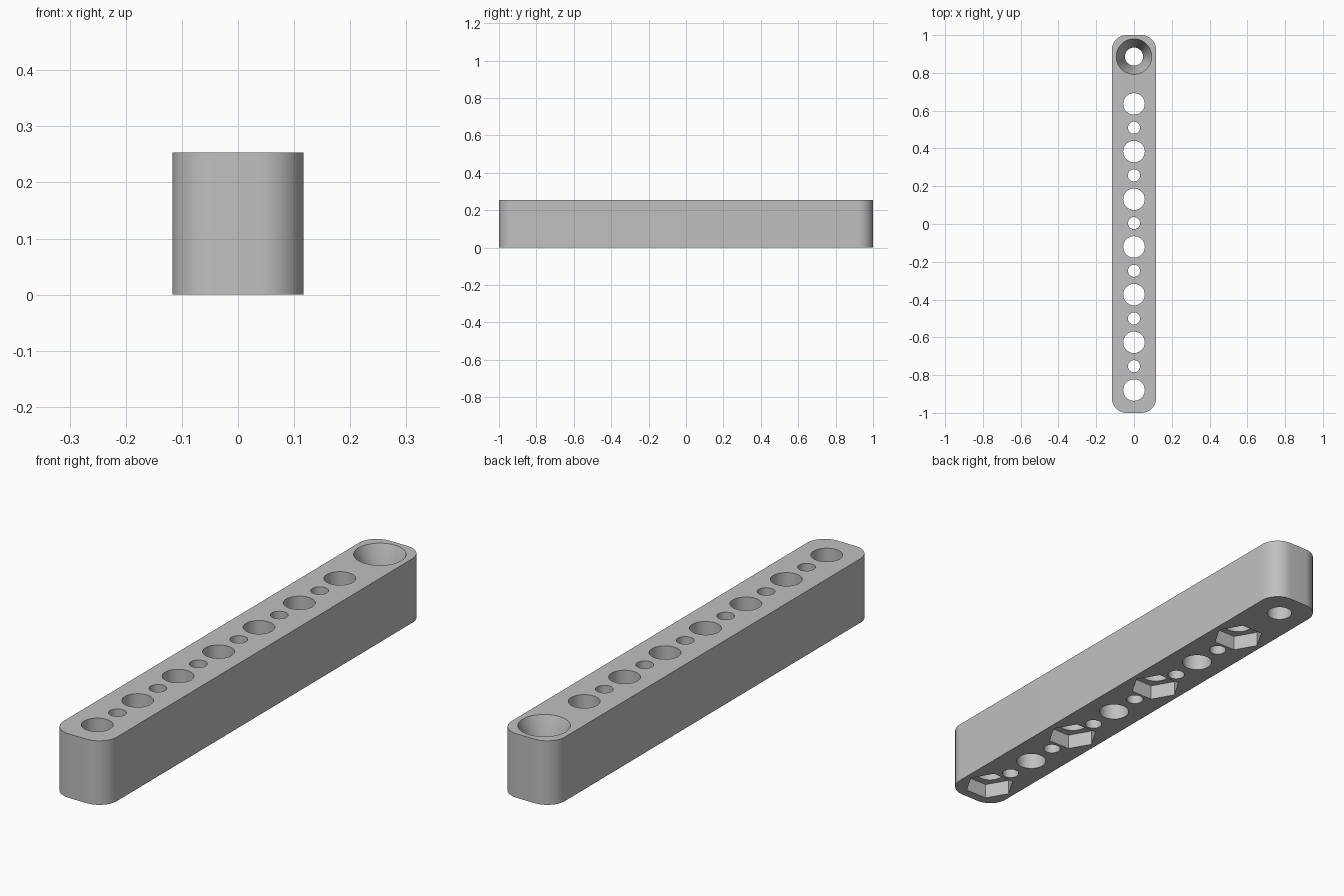
import bpy, bmesh, math
from mathutils import Matrix

if "Cube" in bpy.data.objects:
    bpy.data.objects.remove(bpy.data.objects["Cube"])

WIDTH, LENGTH, HEIGHT, CORNER = 0.234, 2.0, 0.253, 0.078
PITCH, FIRST = 0.2525, -0.879
HOLES = 7
MARGIN = 0.05

grey = bpy.data.materials.new("plain grey")
grey.use_nodes = True
colour = (0.53, 0.53, 0.53, 1)
grey.diffuse_color = colour
grey.node_tree.nodes["Principled BSDF"].inputs["Base Color"].default_value = colour


def add_object(name, bm):
    mesh = bpy.data.meshes.new(name)
    bmesh.ops.recalc_face_normals(bm, faces=bm.faces)
    bm.to_mesh(mesh)
    bm.free()
    mesh.materials.append(grey)
    obj = bpy.data.objects.new(name, mesh)
    bpy.context.collection.objects.link(obj)
    return obj


def add_cone(bm, y, z0, z1, r0, r1, sides=64):
    # Upright cone or prism whose first corner points along x
    ring = [[bm.verts.new((r * math.cos(math.tau * i / sides),
                           y + r * math.sin(math.tau * i / sides), z))
             for i in range(sides)] for r, z in ((r0, z0), (r1, z1))]
    for i in range(sides):
        j = (i + 1) % sides
        bm.faces.new((ring[0][i], ring[0][j], ring[1][j], ring[1][i]))
    bm.faces.new(ring[0][::-1])
    bm.faces.new(ring[1])


def cutter(name, positions, z0, z1, r0, r1, sides=64):
    bm = bmesh.new()
    for y in positions:
        add_cone(bm, y, z0, z1, r0, r1, sides)
    obj = add_object(name, bm)
    obj.hide_render = True
    return obj


# Bar with rounded upright corners
bm = bmesh.new()
bmesh.ops.create_cube(bm, size=1, matrix=Matrix.Translation((0, 0, HEIGHT / 2))
                      @ Matrix.Diagonal((WIDTH, LENGTH, HEIGHT, 1)))
upright = [e for e in bm.edges if abs(e.verts[0].co.z - e.verts[1].co.z) > HEIGHT / 2]
bmesh.ops.bevel(bm, geom=upright, offset=CORNER, segments=16, profile=0.5, affect='EDGES')
bar = add_object("drilled_bar", bm)

# Hole rows, nut pockets under every other hole, and a countersunk screw hole
large = [FIRST + PITCH * i for i in range(HOLES)]
small = [y + PITCH / 2 for y in large[:-1]]
screw = [0.886]
low, high = -MARGIN, HEIGHT + MARGIN
sink_depth, sink_r, screw_r = 0.12, 0.094, 0.048
slope = (sink_r - screw_r) / sink_depth
cutters = [
    cutter("large_hole_cutter", large, low, high, 0.057, 0.057),
    cutter("small_hole_cutter", small, low, high, 0.032, 0.032),
    cutter("nut_pocket_cutter", large[::2], low, 0.06, 0.096, 0.096, 6),
    cutter("screw_hole_cutter", screw, low, high, screw_r, screw_r),
    cutter("countersink_cutter", screw, HEIGHT - sink_depth, high,
           screw_r, sink_r + slope * MARGIN),
]
for tool in cutters:
    cut = bar.modifiers.new(tool.name, 'BOOLEAN')
    cut.operation = 'DIFFERENCE'
    cut.solver = 'EXACT'
    cut.object = tool

# Bake the cuts, then drop the cutters
bpy.context.view_layer.update()
graph = bpy.context.evaluated_depsgraph_get()
mesh = bpy.data.meshes.new_from_object(bar.evaluated_get(graph))
bar.modifiers.clear()
bar.data = mesh
for tool in cutters:
    bpy.data.objects.remove(tool)
mesh.materials.clear()
mesh.materials.append(grey)
for face in mesh.polygons:
    face.material_index = 0

# Smooth round walls, sharp rims
bpy.ops.object.select_all(action='DESELECT')
bar.select_set(True)
bpy.context.view_layer.objects.active = bar
bpy.ops.object.shade_smooth_by_angle(angle=math.radians(25))
